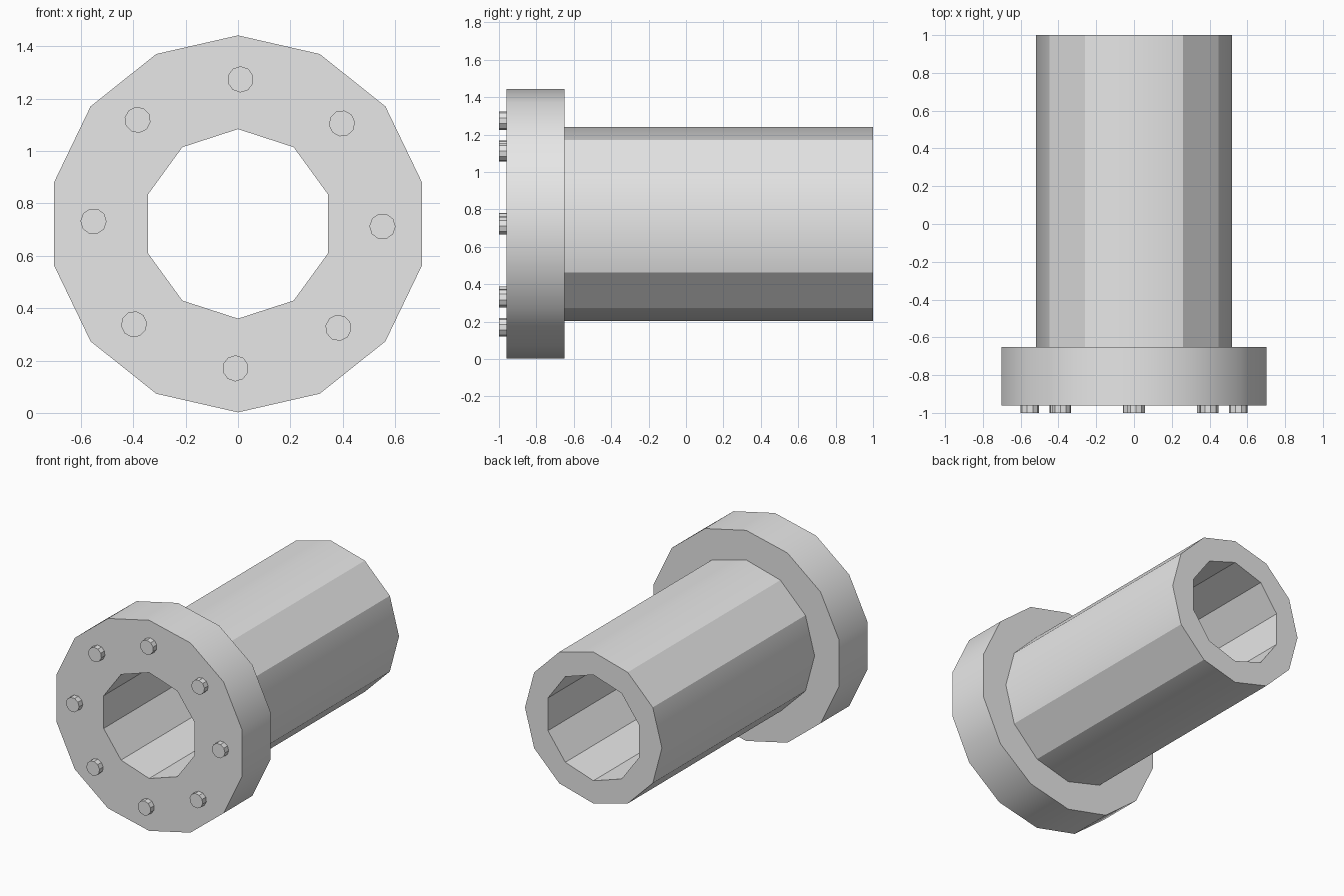
import bpy, bmesh, math
from mathutils import Vector

if "Cube" in bpy.data.objects:
    bpy.data.objects.remove(bpy.data.objects["Cube"], do_unlink=True)

CZ = 0.722            # height of the pipe axis
BORE_R, BORE_SIDES = 0.362, 10

grey = bpy.data.materials.new("plain_grey")
grey.use_nodes = True
grey.diffuse_color = (0.8, 0.8, 0.8, 1)
grey.node_tree.nodes["Principled BSDF"].inputs["Base Color"].default_value = (0.8, 0.8, 0.8, 1)


def circle(bm, r, sides, y, centre=(0, CZ), turn=0.0):
    """Closed loop of vertices around the y axis, first vertex at the top."""
    vs = []
    for i in range(sides):
        a = turn + math.tau * i / sides
        vs.append(bm.verts.new((centre[0] + r * math.sin(a), y, centre[1] + r * math.cos(a))))
    return vs


def walls(bm, a, b):
    n = len(a)
    return [bm.faces.new((a[i], a[(i + 1) % n], b[(i + 1) % n], b[i])) for i in range(n)]


def finish(bm, name):
    bmesh.ops.recalc_face_normals(bm, faces=bm.faces[:])
    me = bpy.data.meshes.new(name)
    bm.to_mesh(me)
    bm.free()
    me.materials.append(grey)
    ob = bpy.data.objects.new(name, me)
    bpy.context.collection.objects.link(ob)
    return ob


def hollow(name, r, sides, y0, y1, is_soft):
    """Bored cylinder; outer long edges stay soft where is_soft(index) is true."""
    bm = bmesh.new()
    o0, o1 = circle(bm, r, sides, y0), circle(bm, r, sides, y1)
    i0, i1 = circle(bm, BORE_R, BORE_SIDES, y0), circle(bm, BORE_R, BORE_SIDES, y1)
    walls(bm, o0, o1)
    walls(bm, i0, i1)
    # ring-shaped end faces
    for outer, inner, ny in ((o0, i0, -1), (o1, i1, 1)):
        rim = [bm.edges.get((loop[k - 1], loop[k])) for loop in (outer, inner) for k in range(len(loop))]
        bmesh.ops.triangle_fill(bm, use_beauty=True, use_dissolve=False, edges=rim, normal=Vector((0, ny, 0)))
    for f in bm.faces:
        f.smooth = True
    # flat end triangles share soft edges, corners are sharp
    for e in bm.edges:
        e.smooth = abs(e.verts[0].co.y - e.verts[1].co.y) < 1e-4 and e.calc_face_angle(0) < 0.01
    for k in range(sides):
        bm.edges.get((o0[k], o1[k])).smooth = is_soft(k)
    return finish(bm, name)


# flange with a softly shaded rim
hollow("flange", 0.72, 14, -0.96, -0.65, lambda k: True)
# long barrel, soft only along its four quarter lines
hollow("barrel", 0.518, 12, -0.65, 1.0, lambda k: k % 3 == 0)

# ring of eight bolt heads
for n in range(8):
    ang = math.radians(1 + 45 * n)
    c = (0.552 * math.sin(ang), CZ + 0.552 * math.cos(ang))
    bm = bmesh.new()
    front = circle(bm, 0.05, 10, -1.0, c, ang)
    back = circle(bm, 0.05, 10, -0.955, c, ang)
    walls(bm, front, back)
    bm.faces.new(front)
    bm.faces.new(back)
    finish(bm, f"bolt_head_{n + 1}")
